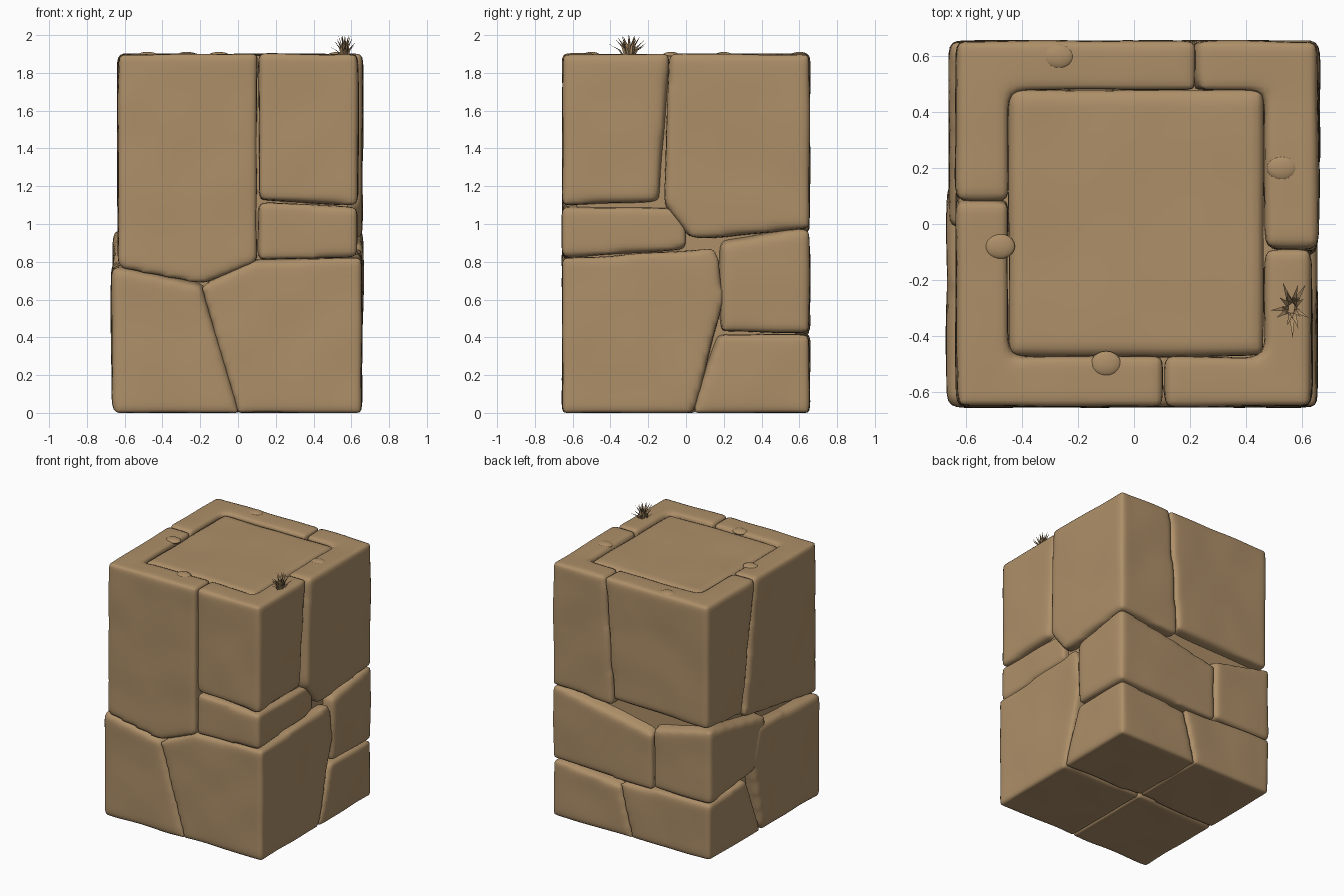
import bpy, bmesh, math, random
from mathutils import Vector, noise

if "Cube" in bpy.data.objects:
    bpy.data.objects.remove(bpy.data.objects["Cube"])

random.seed(4)
tan = bpy.data.materials.new("sandstone tan")
tan.diffuse_color = (0.42, 0.275, 0.14, 1)
tan.use_nodes = True
tan.node_tree.nodes["Principled BSDF"].inputs["Base Color"].default_value = tan.diffuse_color
TOP = 1.9


def hull_object(name, points):
    bm = bmesh.new()
    for p in points:
        bm.verts.new(p)
    res = bmesh.ops.convex_hull(bm, input=bm.verts[:])
    junk = {g for g in res["geom_interior"] + res["geom_unused"] if isinstance(g, bmesh.types.BMVert)}
    bmesh.ops.delete(bm, geom=list(junk), context='VERTS')
    bmesh.ops.recalc_face_normals(bm, faces=bm.faces[:])
    return finish(name, bm)


def finish(name, bm):
    me = bpy.data.meshes.new(name)
    bm.to_mesh(me)
    bm.free()
    me.materials.append(tan)
    ob = bpy.data.objects.new(name, me)
    bpy.context.collection.objects.link(ob)
    return ob


def box(x0, x1, y0, y1, z0, z1):
    return [(x, y, z) for x in (x0, x1) for y in (y0, y1) for z in (z0, z1)]


def soften(ob, cutter=None, rounds=9):
    """Cut the pocket, remesh finely, round the edges and add faint wear."""
    if cutter:
        b = ob.modifiers.new("pocket", 'BOOLEAN')
        b.object, b.operation, b.solver = cutter, 'DIFFERENCE', 'EXACT'
    r = ob.modifiers.new("remesh", 'REMESH')
    r.mode, r.voxel_size = 'VOXEL', 0.024
    s = ob.modifiers.new("round", 'SMOOTH')
    s.factor, s.iterations = 0.5, rounds
    dg = bpy.context.evaluated_depsgraph_get()
    me = bpy.data.meshes.new_from_object(ob.evaluated_get(dg))
    ob.modifiers.clear()
    ob.data = me
    normals = [v.normal.copy() for v in me.vertices]
    for v, n in zip(me.vertices, normals):
        v.co += n * 0.007 * noise.noise(v.co * 3.5)
        v.co.z = max(v.co.z, 0)
    if not me.materials:
        me.materials.append(tan)
    me.shade_smooth()


def stone(name, sx, sy, reach, zs, face, side, inner, extra=(), cutter=None):
    """Corner stone: seam points (x, z) on the front/back, (y, z) on the side."""
    cx, cy = sx * reach, sy * 0.655
    pts = [(cx, cy, z) for z in zs] + [(*inner, z) for z in zs]
    pts += [(x, cy, z) for x, z in face] + [(cx, y, z) for y, z in side]
    pts += [(x * cx, y * cy, z) for x, y, z in extra]
    soften(hull_object(name, pts), cutter)


# Base course: corner height, then seam top on the front/back and on the side
base = {"front_right": (.82, -.2, .67, .2, .6), "front_left": (.77, -.2, .67, .16, .6),
        "back_right": (.42, .1, .37, .18, .42), "back_left": (.42, .1, .4, .22, .44)}
# Middle course: corner heights, seam x with heights, seam y with heights
middle = {"front_right": (.82, 1.09, .11, .81, 1.12, 0, .87, 1.08),
          "back_right": (.42, .98, -.18, .4, .82, .19, .43, .9),
          "back_left": (.42, .97, -.18, .42, .86, -.02, .5, .84)}
# Top course: corner height, seam foot front/back, seam foot side, seam top x and y
upper = {"front_right": (1.1, .11, 1.13, -.15, 1.12, .11, -.09),
         "front_left": (.77, .1, .8, .2, .9, .1, .08),
         "back_right": (.98, .15, .95, -.12, 1.12, .22, -.09),
         "back_left": (.98, .15, 1.0, .22, .93, .22, .08)}
# Extra outline corners, x and y as fractions of the corner position
bulge_base = {"front_right": [(.15, 1, .81), (1, -.25, .87)], "front_left": [(1, -.15, .81)]}
bulge_top = {"front_left": [(.31, 1, .68)], "back_right": [(1, .05, .92)]}

# Pocket in the top stones that receives the cap slab
slab_box = (-.45, .465, -.475, .48)
cutter = hull_object("pocket_cutter", box(*slab_box, 1.7, 2.1))
cutter.hide_render = True

for corner in base:
    sx = 1 if "right" in corner else -1
    sy = 1 if "back" in corner else -1
    h, x, xz, y, yz = base[corner]
    stone(corner + "_base_stone", sx, sy, .67 if corner == "front_left" else .655, (0, h),
          [(0, 0), (x, xz)], [(.04, 0), (y, yz)], (0, .05), bulge_base.get(corner, ()))
    if corner in middle:
        z0, z1, x, xa, xb, y, ya, yb = middle[corner]
        stone(corner + "_middle_stone", sx, sy, .63 if sy < 0 else .663, (z0, z1),
              [(x, xa), (x, xb)], [(y, ya), (y, yb)], (x / 2, .1 if sy > 0 else 0))
    z0, x, xz, y, yz, tx, ty = upper[corner]
    stone(corner + "_top_stone", sx, sy, .66 if corner == "back_right" else .637, (z0, TOP),
          [(x, xz), (tx, TOP)], [(y, yz), (ty, TOP)], (tx, ty), bulge_top.get(corner, ()), cutter)
bpy.data.objects.remove(cutter)

# Cap slab and the hidden core that closes the seams
soften(hull_object("cap_slab", box(*slab_box, 1.6, TOP - .008)), rounds=4)
hull_object("core", box(-.58, .58, -.58, .58, .06, 1.8))

# Small chips on the rim
for i, (x, y) in enumerate([(-.27, .6), (-.1, -.5), (.53, .2), (-.48, -.08)]):
    bpy.ops.mesh.primitive_ico_sphere_add(subdivisions=3, radius=.045, location=(x, y, TOP - .007))
    ob = bpy.context.object
    ob.name = f"rim_chip_{i + 1}"
    ob.scale = (1.2, 1, .4)
    ob.data.materials.append(tan)
    ob.data.shade_smooth()

# Grass tuft: thin curved blades fanning out from one root
bm = bmesh.new()
root = Vector((.565, -.3, 1.875))
for i in range(18):
    t = i / 17
    a = i * 2.4 + random.uniform(-.2, .2)
    lean, height = .03 + .09 * t, .125 - .06 * t * t
    out = Vector((math.cos(a) * .65, math.sin(a), 0))
    across = Vector((-math.sin(a), math.cos(a), 0)) * .011
    rings = []
    for lift, shift, w in ((0, .015, 1), (.6, lean * .45, .7)):
        c = root + out * shift + Vector((0, 0, height * lift))
        rings.append([bm.verts.new(c + d * w) for d in (across, -across, out * .012)])
    tip = bm.verts.new(root + out * lean + Vector((0, 0, height)))
    low, high = rings
    for k in range(3):
        j = (k + 1) % 3
        bm.faces.new((low[k], low[j], high[j], high[k]))
        bm.faces.new((high[k], high[j], tip))
bmesh.ops.recalc_face_normals(bm, faces=bm.faces[:])
finish("grass_tuft", bm)
